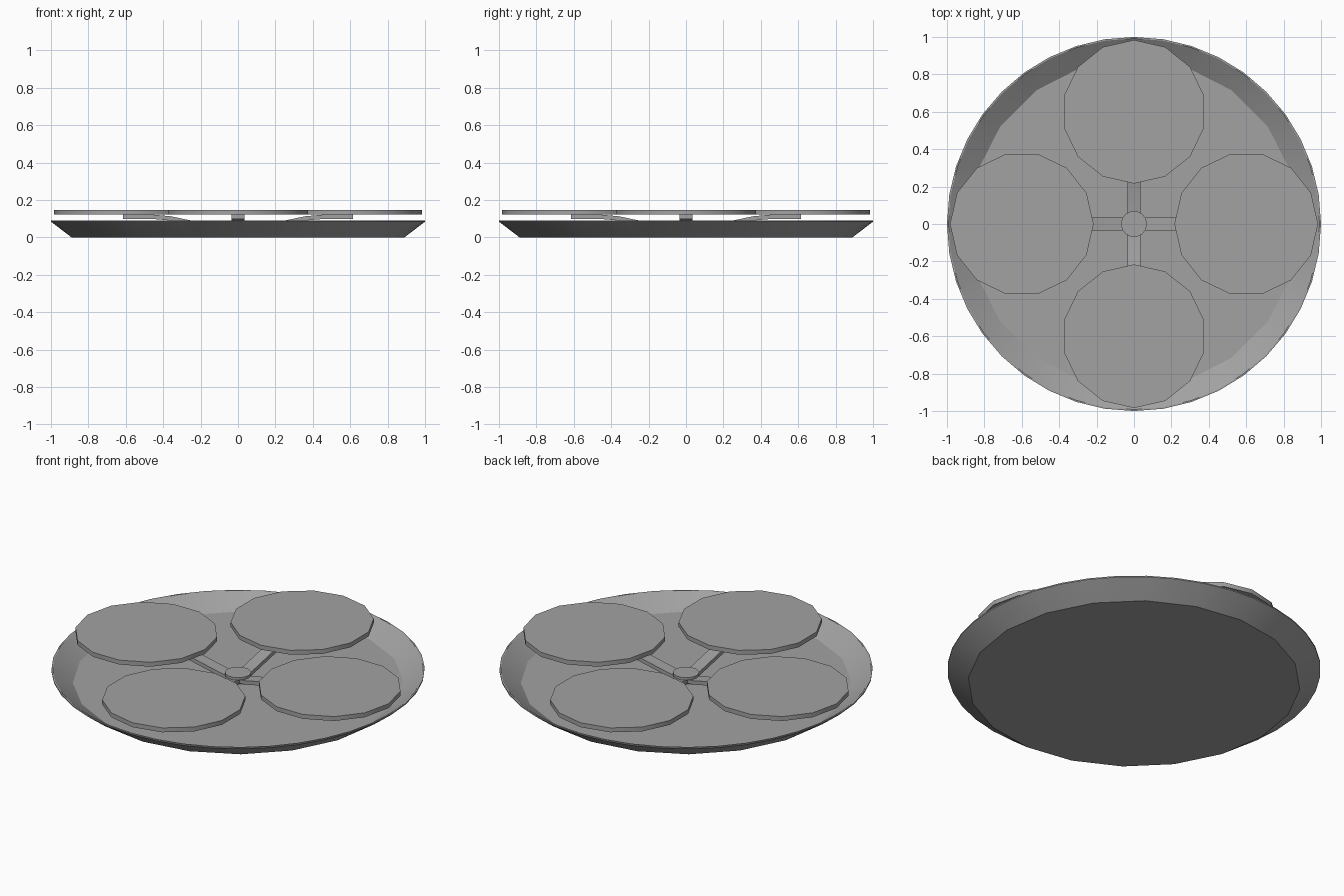
import bpy, bmesh
from math import sin, cos, tau, pi, radians

cube = bpy.data.objects.get("Cube")
if cube:
    bpy.data.objects.remove(cube, do_unlink=True)

GREY = (0.36, 0.36, 0.36, 1)
grey = bpy.data.materials.new("grey metal")
grey.use_nodes = True
grey.diffuse_color = GREY
grey.node_tree.nodes["Principled BSDF"].inputs["Base Color"].default_value = GREY


def finish(bm, name):
    bmesh.ops.recalc_face_normals(bm, faces=bm.faces)
    mesh = bpy.data.meshes.new(name)
    bm.to_mesh(mesh)
    bm.free()
    mesh.materials.append(grey)
    obj = bpy.data.objects.new(name, mesh)
    bpy.context.collection.objects.link(obj)
    bpy.ops.object.select_all(action='DESELECT')
    obj.select_set(True)
    bpy.context.view_layer.objects.active = obj
    bpy.ops.object.shade_smooth_by_angle(angle=radians(30))
    return obj


def ring(bm, radius, z, sides):
    return [bm.verts.new((radius * cos(tau * i / sides), radius * sin(tau * i / sides), z))
            for i in range(sides)]


def bridge(bm, a, b):
    """Join two rings; the second may have twice as many sides."""
    n = len(a)
    for i in range(n):
        j = (i + 1) % n
        if len(b) == n:
            bm.faces.new((a[i], a[j], b[j], b[i]))
        else:
            mid = b[2 * i + 1]
            bm.faces.new((a[i], mid, b[2 * i]))
            bm.faces.new((a[i], a[j], mid))
            bm.faces.new((a[j], b[2 * j], mid))


def disc(name, radius, low, high, sides):
    bm = bmesh.new()
    a, b = ring(bm, radius, low, sides), ring(bm, radius, high, sides)
    bridge(bm, a, b)
    bm.faces.new(a)
    bm.faces.new(b)
    return finish(bm, name)


def arm(name, path, width, depth):
    """Bar of constant depth under a side profile of (distance, height) points."""
    bm = bmesh.new()
    outline = path + [(x, z - depth) for x, z in reversed(path)]
    sides = [[bm.verts.new((x, y, z)) for x, z in outline] for y in (-width / 2, width / 2)]
    bridge(bm, *sides)
    for side in sides:
        bm.faces.new(side)
    return finish(bm, name)


# Shallow dish: coarse floor, finer rim, thin wall
bm = bmesh.new()
bottom = ring(bm, 0.89, 0, 20)
outer = ring(bm, 1.0, 0.084, 40)
lip = ring(bm, 1.0, 0.091, 40)
inner = ring(bm, 0.992, 0.091, 40)
floor = ring(bm, 0.885, 0.015, 20)
bridge(bm, bottom, outer)
bridge(bm, outer, lip)
bridge(bm, lip, inner)
bridge(bm, floor, inner)
bm.faces.new(bottom)
bm.faces.new(floor)
finish(bm, "dish")

# Central hub
disc("hub_stem", 0.035, 0.014, 0.06, 14)
disc("hub_cap", 0.07, 0.055, 0.07, 14)

# Four rising arms, each carrying a round plate
PATH = [(0.0, 0.05), (0.07, 0.052), (0.25, 0.09), (0.36, 0.113), (0.45, 0.121), (0.615, 0.121)]
for k, side in enumerate(("left", "back", "right", "front")):
    turn = k * pi / 2
    arm(side + "_arm", PATH, 0.07, 0.023).rotation_euler.z = turn
    plate = disc(side + "_plate", 0.384, 0.121, 0.147, 14)
    plate.location = (0.6 * cos(turn), 0.6 * sin(turn), 0)
    plate.rotation_euler.z = turn
